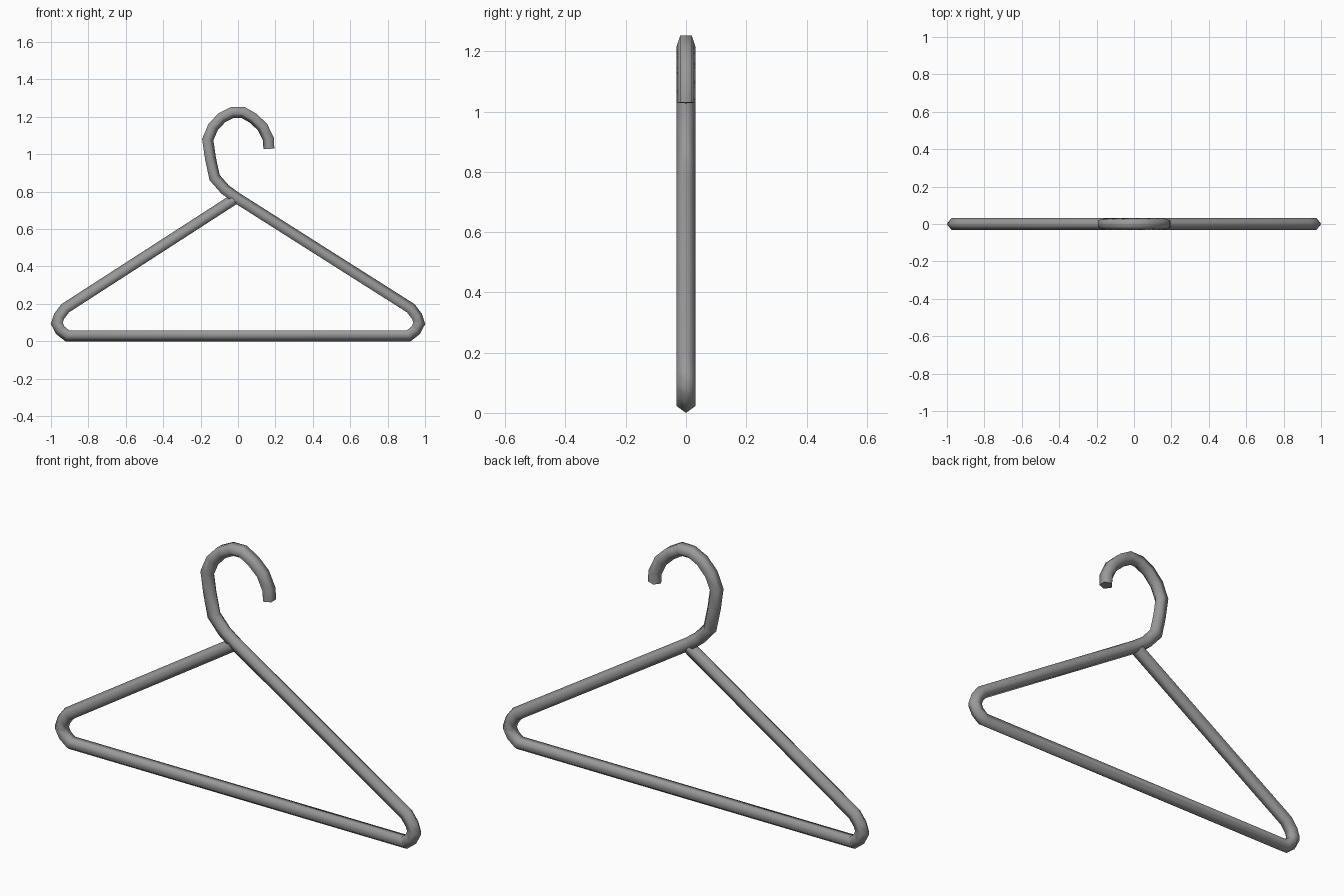
import bpy, bmesh, math
from mathutils import Vector

cube = bpy.data.objects.get("Cube")
if cube:
    bpy.data.objects.remove(cube)

RADIUS = 0.0325
SIDES = 5

# Centre line of the wire in x and z, from the hook tip to the neck
hook = [(.168, 1.029), (.166, 1.08), (.134, 1.147), (.083, 1.195), (.027, 1.227),
        (-.032, 1.226), (-.088, 1.198), (-.136, 1.147), (-.165, 1.078),
        (-.15, .976), (-.128, .874), (-.072, .81), (-.01, .765)]
# Bend at the end of a shoulder, from the shoulder down to the bottom bar
corner = [(.922, .174), (.954, .131), (.966, .096), (.948, .061), (.912, .0325)]
mirrored = [(-x, z) for x, z in reversed(corner)]
path = [Vector(p) for p in hook + corner + mirrored + [(-.022, .755)]]


def sweep(bm, points):
    """Sweep a pentagon along the points with mitred joints and closed ends."""
    rings = []
    for i, p in enumerate(points):
        before = (p - points[i - 1]).normalized() if i else None
        after = (points[i + 1] - p).normalized() if i < len(points) - 1 else None
        before, after = before or after, after or before
        tangent = (before + after).normalized()
        left = Vector((-tangent.y, tangent.x)) / tangent.dot(after)
        ring = []
        for k in range(SIDES):
            a = math.tau * k / SIDES
            q = p + left * (RADIUS * math.cos(a))
            ring.append(bm.verts.new((q.x, RADIUS * math.sin(a), q.y)))
        rings.append(ring)
    for a, b in zip(rings, rings[1:]):
        for k in range(SIDES):
            n = (k + 1) % SIDES
            bm.faces.new((a[k], a[n], b[n], b[k]))
    bm.faces.new(rings[0])
    bm.faces.new(rings[-1])
    bmesh.ops.recalc_face_normals(bm, faces=bm.faces)


# Single bent wire forming the hook, shoulders and bottom bar
bm = bmesh.new()
sweep(bm, path)
mesh = bpy.data.meshes.new("hanger_wire")
bm.to_mesh(mesh)
bm.free()
wire = bpy.data.objects.new("hanger_wire", mesh)
bpy.context.collection.objects.link(wire)

# Plain grey finish
grey = bpy.data.materials.new("grey_metal")
grey.use_nodes = True
colour = (0.32, 0.32, 0.32, 1)
grey.diffuse_color = colour
grey.node_tree.nodes["Principled BSDF"].inputs["Base Color"].default_value = colour
mesh.materials.append(grey)

# Smooth around the wire, sharp at its cut ends
bpy.ops.object.select_all(action="DESELECT")
wire.select_set(True)
bpy.context.view_layer.objects.active = wire
bpy.ops.object.shade_smooth_by_angle(angle=math.radians(80))
